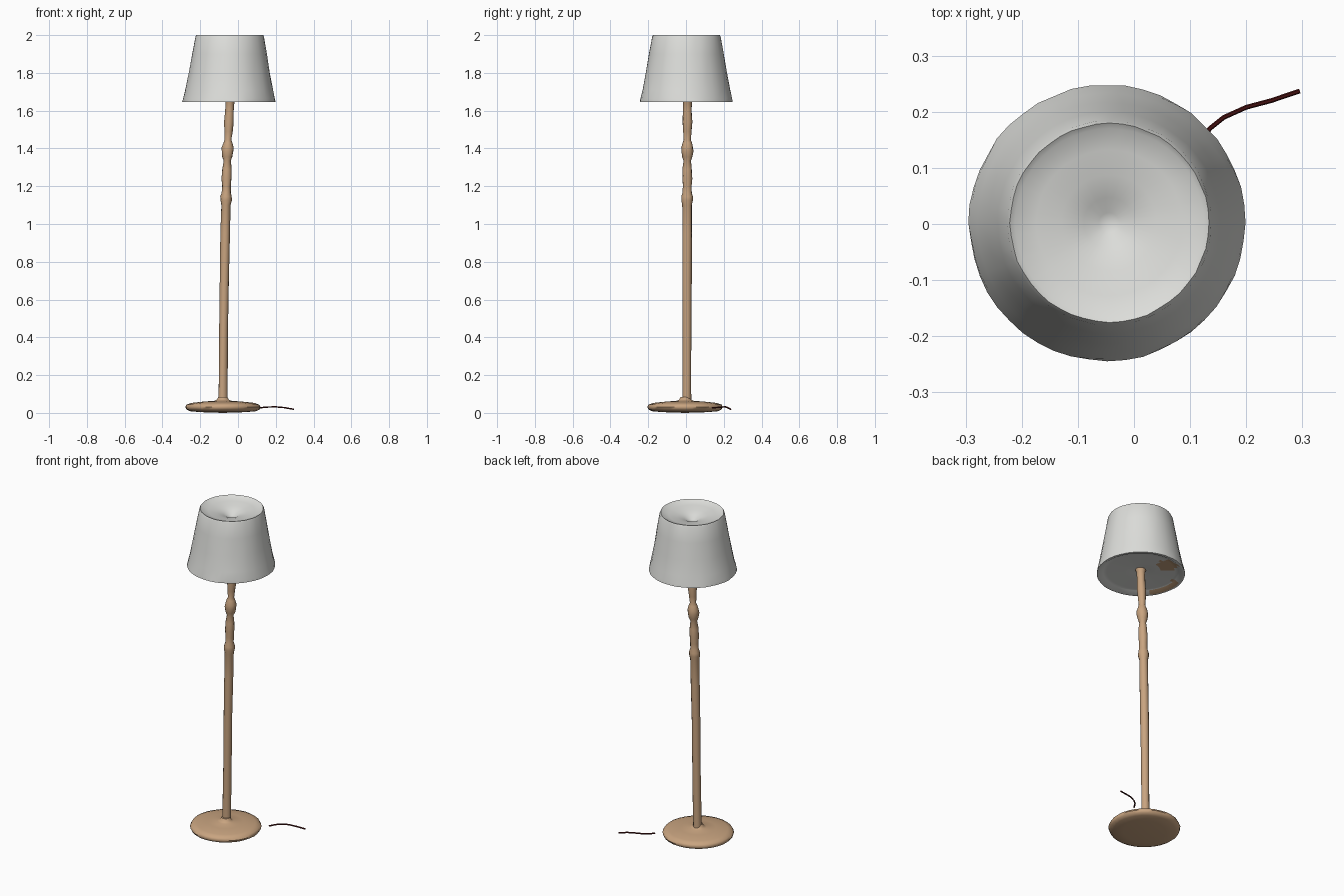
import bpy, bmesh, math, random
from mathutils import Vector

random.seed(4)
cube = bpy.data.objects.get("Cube")
if cube:
    bpy.data.objects.remove(cube, do_unlink=True)


def material(name, rgb):
    m = bpy.data.materials.new(name)
    m.use_nodes = True
    m.diffuse_color = (*rgb, 1)
    bsdf = m.node_tree.nodes["Principled BSDF"]
    bsdf.inputs["Base Color"].default_value = (*rgb, 1)
    bsdf.inputs["Roughness"].default_value = 0.8
    return m


WOOD = material("warm wood", (0.58, 0.37, 0.215))
FABRIC = material("off white fabric", (0.72, 0.725, 0.70))
RED = material("dark red cable", (0.065, 0.006, 0.006))


def finish(obj, mats, angle):
    for m in mats:
        obj.data.materials.append(m)
    bpy.ops.object.select_all(action='DESELECT')
    obj.select_set(True)
    bpy.context.view_layer.objects.active = obj
    bpy.ops.object.shade_smooth_by_angle(angle=math.radians(angle))
    return obj


def lathe(name, profile, segments, mats, wobble=0.0, angle=40, rule=None):
    """Spin (radius, z, centre x, centre y) rings; zero radius closes an end."""
    bm = bmesh.new()
    rings = []
    for r, z, cx, cy in profile:
        if r == 0:
            rings.append([bm.verts.new((cx, cy, z))] * segments)
            continue
        ring = []
        for i in range(segments):
            a = 2 * math.pi * i / segments
            k = r * (1 + random.uniform(-wobble, wobble))
            ring.append(bm.verts.new((cx + k * math.cos(a), cy + k * math.sin(a), z)))
        rings.append(ring)
    for lo, hi in zip(rings, rings[1:]):
        for i in range(segments):
            j = (i + 1) % segments
            corners = list(dict.fromkeys((lo[i], lo[j], hi[j], hi[i])))
            face = bm.faces.new(corners)
            if rule:
                face.material_index = rule(face.calc_center_median())
    bmesh.ops.recalc_face_normals(bm, faces=bm.faces)
    mesh = bpy.data.meshes.new(name)
    bm.to_mesh(mesh)
    bm.free()
    obj = bpy.data.objects.new(name, mesh)
    bpy.context.collection.objects.link(obj)
    return finish(obj, mats, angle)


# Round foot with a softened rim and a small collar around the pole
foot = [(0, 0.0), (0.12, 0.004), (0.175, 0.009), (0.194, 0.018), (0.2, 0.031),
        (0.193, 0.044), (0.165, 0.053), (0.1, 0.06), (0.045, 0.064),
        (0.032, 0.07), (0.024, 0.085), (0, 0.085)]
lathe("foot", [(r, z, -0.08, -0.005) for r, z in foot], 32, [WOOD], 0.006, 50)

# Turned pole, leaning slightly to its left as it rises
turned = [(0, 0.05), (0.024, 0.05), (0.023, 0.2), (0.023, 0.45), (0.024, 0.7),
          (0.025, 0.95), (0.025, 1.1), (0.03, 1.125), (0.03, 1.145), (0.024, 1.165),
          (0.023, 1.2), (0.026, 1.24), (0.025, 1.29), (0.019, 1.335), (0.027, 1.355),
          (0.032, 1.385), (0.031, 1.405), (0.024, 1.43), (0.018, 1.445),
          (0.022, 1.49), (0.026, 1.54), (0.023, 1.6), (0.024, 1.65), (0.03, 1.668),
          (0, 1.675)]
lathe("pole", [(r, z, -0.081 + 0.012 * z + 0.0025 * z ** 4, 0.004 + 0.002 * z)
               for r, z in turned], 12, [WOOD], 0.05, 45)

# Tapered shade: dished underside, flared wall, dimpled top
SX, SY = -0.048, 0.002
under = [(0, 1.675), (0.05, 1.668)] + [
    (0.09 + 0.02 * i, 1.666 - 0.001 * i) for i in range(7)] + [(0.234, 1.645)]
wall = [(0.246, 1.647), (0.243, 1.665), (0.232, 1.71), (0.215, 1.8), (0.198, 1.9),
        (0.182, 1.99), (0.177, 2.0)]
top = [(0.168, 1.993), (0.13, 1.984), (0.085, 1.975), (0.045, 1.962),
       (0.018, 1.946), (0, 1.942)]


def shade_colour(p):
    """Wood coloured patches on the underside only."""
    x, y = p.x - SX, p.y - SY
    r, a = math.hypot(x, y), math.degrees(math.atan2(y, x)) % 360
    if p.z > 1.68 or r > 0.236:
        return 0
    spot = math.hypot(x + 0.069, y - 0.149) < 0.06
    rim = r > 0.2 and 165 < a < 215
    return 1 if spot or rim else 0


def shade_ring(r, z):
    # The top opening sits a touch nearer the right than the skirt
    return (r, z, SX + 0.004 * (z - 1.645) / 0.355, SY)


lathe("shade", [shade_ring(r, z) for r, z in under + wall + top], 48,
      [FABRIC, WOOD], 0.006, 45, shade_colour)

# Loose power cable behind the foot
path = [(0.115, 0.138, 0.027), (0.135, 0.17, 0.029), (0.16, 0.19, 0.031),
        (0.2, 0.208, 0.032), (0.245, 0.22, 0.028), (0.295, 0.237, 0.019)]
curve = bpy.data.curves.new("cable", 'CURVE')
curve.dimensions = '3D'
curve.bevel_depth = 0.0042
curve.bevel_resolution = 1
curve.use_fill_caps = True
spline = curve.splines.new('POLY')
spline.points.add(len(path) - 1)
for point, co in zip(spline.points, path):
    point.co = (*co, 1)
cable = bpy.data.objects.new("cable", curve)
bpy.context.collection.objects.link(cable)
bpy.ops.object.select_all(action='DESELECT')
cable.select_set(True)
bpy.context.view_layer.objects.active = cable
bpy.ops.object.convert(target='MESH')
finish(bpy.context.view_layer.objects.active, [RED], 50)
